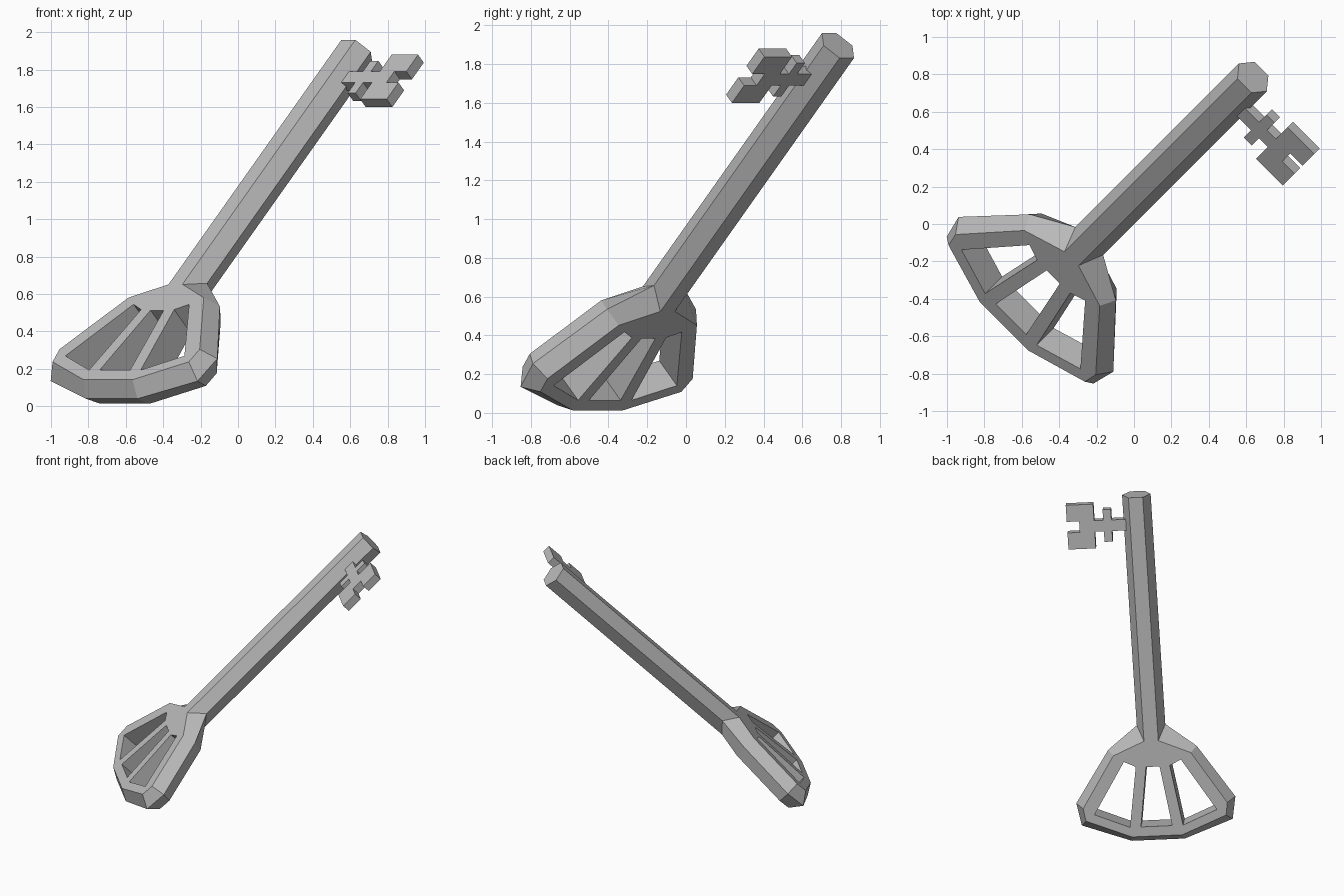
import bpy, bmesh, math
from mathutils import Matrix, Vector

cube = bpy.data.objects.get("Cube")
if cube:
    bpy.data.objects.remove(cube, do_unlink=True)

metal = bpy.data.materials.new("grey_metal")
metal.use_nodes = True
grey = (0.5, 0.5, 0.5, 1)
metal.diffuse_color = grey
metal.node_tree.nodes["Principled BSDF"].inputs["Base Color"].default_value = grey

# Key frame: X across, Y along the shaft, Z through the thickness
across = Vector((1, -1, 0)).normalized()
along = Vector((0.5, 0.5, math.sqrt(0.5)))
normal = across.cross(along)
frame = Matrix((across, along, normal)).transposed().to_4x4()
frame.translation = normal * 0.63 - across * 0.105

RADIUS = 0.105
HALF = RADIUS * math.sin(math.pi / 3)


def loft(name, loops):
    """Skin a stack of equal-length point loops and cap both ends."""
    bm = bmesh.new()
    rings = [[bm.verts.new(frame @ Vector(p)) for p in loop] for loop in loops]
    for lower, upper in zip(rings, rings[1:]):
        for i in range(len(lower)):
            j = (i + 1) % len(lower)
            bm.faces.new((lower[i], lower[j], upper[j], upper[i]))
    bm.faces.new(rings[0])
    bm.faces.new(rings[-1])
    bmesh.ops.recalc_face_normals(bm, faces=bm.faces)
    mesh = bpy.data.meshes.new(name)
    bm.to_mesh(mesh)
    bm.free()
    mesh.materials.append(metal)
    obj = bpy.data.objects.new(name, mesh)
    bpy.context.collection.objects.link(obj)
    return obj


def level(outline, z):
    return [(x, y, z) for x, y in outline]


def mirrored(half):
    """Complete an outline symmetric about the shaft axis."""
    return half + [(-x, y) for x, y in reversed(half)]


# Shaft: six-sided bar
def hexagon(y):
    return [(RADIUS * math.cos(k * math.pi / 3), y, RADIUS * math.sin(k * math.pi / 3))
            for k in range(6)]


loft("shaft", [hexagon(0.2), hexagon(2.05)])

# Bow: fan with a ridge around its edge
face = mirrored([(0.055, 0.2), (0.285, 0.1), (0.53, -0.29), (0.515, -0.385), (0.185, -0.52)])
ridge = mirrored([(0.105, 0.3), (0.325, 0.125), (0.585, -0.27), (0.555, -0.44), (0.195, -0.573)])
bow = loft("bow", [level(face, -HALF), level(ridge, 0), level(face, HALF)])

# Openings between the bow's bars
middle_hole = mirrored([(0.05, 0.005), (0.115, -0.447)])
side_hole = [(0.125, 0.01), (0.21, 0.05), (0.45, -0.34), (0.195, -0.447)]
other_hole = [(-x, y) for x, y in side_hole]
for outline in (middle_hole, side_hole, other_hole):
    cutter = loft("opening_cutter", [level(outline, -0.3), level(outline, 0.3)])
    cutter.hide_render = True
    cut = bow.modifiers.new("opening", 'BOOLEAN')
    cut.operation = 'DIFFERENCE'
    cut.solver = 'EXACT'
    cut.object = cutter
    bpy.context.view_layer.objects.active = bow
    bpy.ops.object.modifier_apply(modifier=cut.name)
    bpy.data.objects.remove(cutter, do_unlink=True)

# Bit: stem, crosspiece and notched block, mirrored about its own centre line
BIT_Y = 1.83
half_bit = [(0.06, 0.042), (0.193, 0.042), (0.193, 0.122), (0.253, 0.122), (0.253, 0.042),
            (0.32, 0.042), (0.32, 0.168), (0.521, 0.168), (0.521, 0.042), (0.43, 0.042)]
bit = [(x, BIT_Y + y) for x, y in half_bit] + [(x, BIT_Y - y) for x, y in reversed(half_bit)]
loft("bit", [level(bit, -0.03), level(bit, 0.03)])
